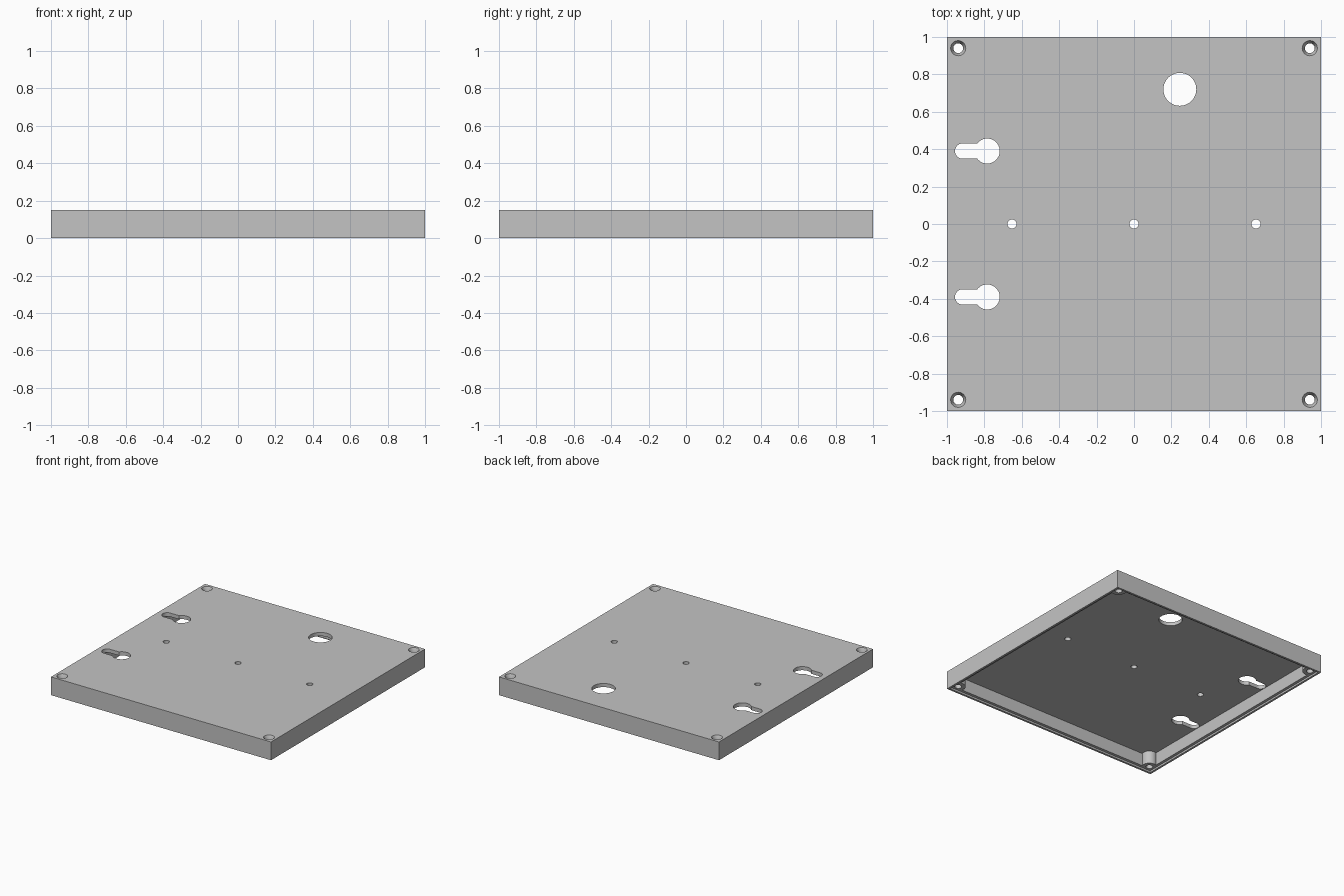
import bpy
import bmesh
from mathutils import Matrix

default = bpy.data.objects.get("Cube")
if default:
    bpy.data.objects.remove(default, do_unlink=True)

HEIGHT = 0.15
CEILING = 0.12    # underside of the top plate
LEDGE = 0.015     # depth of the lid recess
WALL, LIP = 0.04, 0.017
CORNER = 0.94

grey = bpy.data.materials.new("plain grey")
grey.use_nodes = True
grey.diffuse_color = (0.55, 0.55, 0.55, 1)
grey.node_tree.nodes["Principled BSDF"].inputs["Base Color"].default_value = (0.55, 0.55, 0.55, 1)


def finish(name, bm):
    mesh = bpy.data.meshes.new(name)
    bm.to_mesh(mesh)
    bm.free()
    mesh.materials.append(grey)
    obj = bpy.data.objects.new(name, mesh)
    bpy.context.collection.objects.link(obj)
    return obj


def box(name, x0, x1, y0, y1, z0, z1):
    bm = bmesh.new()
    place = Matrix.Translation(((x0 + x1) / 2, (y0 + y1) / 2, (z0 + z1) / 2))
    bmesh.ops.create_cube(bm, size=1, matrix=place @ Matrix.Diagonal((x1 - x0, y1 - y0, z1 - z0, 1)))
    return finish(name, bm)


def cylinder(name, x, y, r, z0=-0.2, z1=0.3, top_r=None):
    bm = bmesh.new()
    bmesh.ops.create_cone(bm, cap_ends=True, segments=48, radius1=r, radius2=top_r or r,
                          depth=z1 - z0, matrix=Matrix.Translation((x, y, (z0 + z1) / 2)))
    return finish(name, bm)


def cut(target, cutter):
    mod = target.modifiers.new("cut", 'BOOLEAN')
    mod.operation = 'DIFFERENCE'
    mod.solver = 'EXACT'
    mod.object = cutter
    bpy.context.view_layer.objects.active = target
    bpy.ops.object.modifier_apply(modifier=mod.name)
    bpy.data.objects.remove(cutter, do_unlink=True)


corners = [(sx * CORNER, sy * CORNER) for sx in (-1, 1) for sy in (-1, 1)]

# Hollow inside, leaving round screw bosses in the corners
inner = 1 - WALL
cavity = box("cavity", -inner, inner, -inner, inner, -0.1, CEILING)
for x, y in corners:
    cut(cavity, cylinder("boss", x, y, 0.057))

shell = box("enclosure_shell", -1, 1, -1, 1, 0, HEIGHT)
cut(shell, cavity)

# Shallow recess for a lid around the open underside
rim = 1 - LIP
cut(shell, box("lid_recess", -rim, rim, -rim, rim, -0.1, LEDGE))

# Countersunk corner screw holes
for x, y in corners:
    cut(shell, cylinder("screw_hole", x, y, 0.026))
    cut(shell, cylinder("countersink", x, y, 0.026, HEIGHT - 0.03, HEIGHT + 0.001, 0.041))

# Cable hole and the row of small holes
cut(shell, cylinder("cable_hole", 0.245, 0.72, 0.088))
for x in (-0.652, 0, 0.652):
    cut(shell, cylinder("small_hole", x, 0, 0.024))

# Keyhole hangers: round opening, slot and rounded slot end
for y in (-0.39, 0.39):
    cut(shell, cylinder("keyhole_opening", -0.785, y, 0.067))
    cut(shell, box("keyhole_slot", -0.916, -0.785, y - 0.041, y + 0.041, -0.2, 0.3))
    cut(shell, cylinder("keyhole_end", -0.916, y, 0.0411))

# Smooth the round walls only
bpy.ops.object.select_all(action='DESELECT')
shell.select_set(True)
bpy.context.view_layer.objects.active = shell
bpy.ops.object.shade_smooth_by_angle(angle=0.5)
